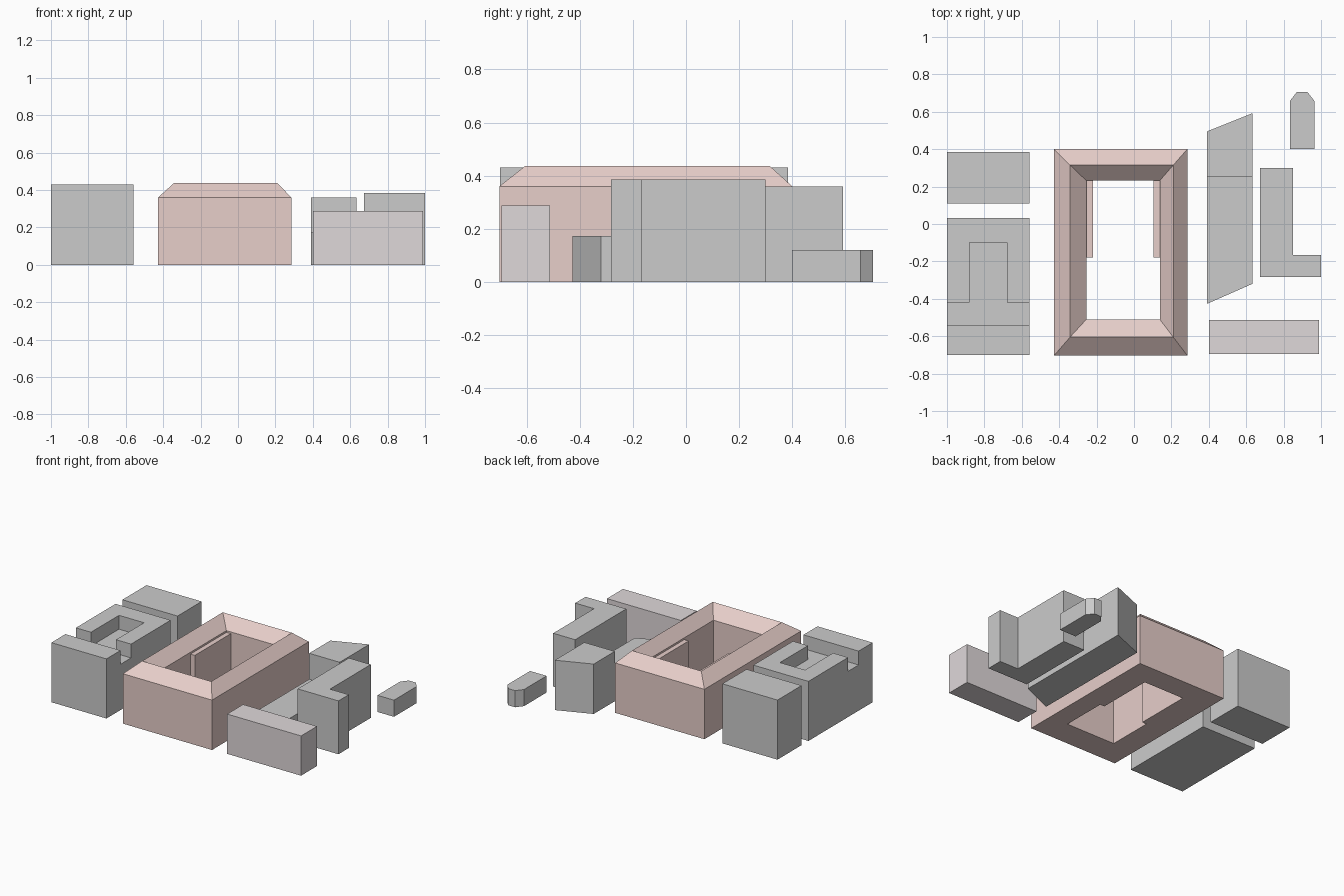
import bpy, bmesh

if "Cube" in bpy.data.objects:
    bpy.data.objects.remove(bpy.data.objects["Cube"])


def finish(name, bm, color=None):
    bmesh.ops.recalc_face_normals(bm, faces=bm.faces)
    mesh = bpy.data.meshes.new(name)
    bm.to_mesh(mesh)
    bm.free()
    obj = bpy.data.objects.new(name, mesh)
    bpy.context.collection.objects.link(obj)
    if color:
        mat = bpy.data.materials.get(color[0]) or bpy.data.materials.new(color[0])
        mat.diffuse_color = color[1]
        mat.use_nodes = True
        mat.node_tree.nodes["Principled BSDF"].inputs["Base Color"].default_value = mat.diffuse_color
        mesh.materials.append(mat)
    return obj


def prism(name, outline, z0, z1, color=None):
    """Extrude a plan outline from z0 to z1."""
    bm = bmesh.new()
    face = bm.faces.new([bm.verts.new((x, y, z0)) for x, y in outline])
    ext = bmesh.ops.extrude_face_region(bm, geom=[face])
    for v in ext["geom"]:
        if isinstance(v, bmesh.types.BMVert):
            v.co.z = z1
    return finish(name, bm, color)


def rect(x0, x1, y0, y1):
    return [(x0, y0), (x1, y0), (x1, y1), (x0, y1)]


def cut(obj, cutter):
    """Subtract the cutter; it stays hidden as a helper until applied."""
    cutter.hide_render = True
    mod = obj.modifiers.new("cut", "BOOLEAN")
    mod.operation = "DIFFERENCE"
    mod.solver = "EXACT"
    mod.object = cutter
    bpy.context.view_layer.objects.active = obj
    bpy.ops.object.modifier_apply(modifier=mod.name)
    bpy.data.objects.remove(cutter)


PINK = ("pink_wall", (0.80, 0.62, 0.59, 1))
PALE = ("pale_wall", (0.74, 0.69, 0.70, 1))

# Left side: plain back block and front block with a sunken roof court
prism("back_left_block", rect(-1, -0.56, 0.11, 0.385), 0, 0.43)
court_block = prism("front_left_block", rect(-1, -0.56, -0.7, 0.032), 0, 0.43)
cut(court_block, prism("court_cutter", [
    (-1.1, -0.54), (-0.4, -0.54), (-0.4, -0.42), (-0.68, -0.42),
    (-0.68, -0.10), (-0.88, -0.10), (-0.88, -0.42), (-1.1, -0.42)], 0.33, 0.6))

# Main courtyard building: closed loft through wall, eave and ridge rings
rings = [
    (rect(-0.427, 0.285, -0.703, 0.40), 0),
    (rect(-0.427, 0.285, -0.703, 0.40), 0.36),
    (rect(-0.342, 0.21, -0.605, 0.315), 0.437),
    (rect(-0.255, 0.138, -0.51, 0.232), 0.36),
    (rect(-0.255, 0.138, -0.51, 0.232), 0),
]
bm = bmesh.new()
loops = [[bm.verts.new((x, y, z)) for x, y in pts] for pts, z in rings]
for a, b in zip(loops, loops[1:] + loops[:1]):
    for i in range(4):
        j = (i + 1) % 4
        bm.faces.new((a[i], a[j], b[j], b[i]))
finish("courtyard_building", bm, PINK)

# Shallow projections along the courtyard's two long walls
for side, x0, x1 in (("left", -0.255, -0.22), ("right", 0.103, 0.138)):
    prism(f"courtyard_projection_{side}", rect(x0, x1, -0.178, 0.232), 0, 0.347, PINK)

# Skewed building: tall rear, low front
skewed = prism("skewed_building",
               [(0.39, -0.427), (0.633, -0.32), (0.633, 0.592), (0.39, 0.495)], 0, 0.36)
cut(skewed, prism("step_cutter", rect(0.3, 0.7, -0.6, 0.255), 0.173, 0.6))

# L-shaped building
prism("l_shaped_building", [
    (0.675, -0.283), (1.0, -0.283), (1.0, -0.165), (0.85, -0.165),
    (0.85, 0.30), (0.675, 0.30)], 0, 0.385)

# Pale front block
prism("front_right_block", rect(0.40, 0.99, -0.695, -0.513), 0, 0.287, PALE)

# Small pavilion with a chamfered end
prism("small_pavilion", [
    (0.833, 0.40), (0.965, 0.40), (0.965, 0.657), (0.928, 0.705),
    (0.87, 0.705), (0.833, 0.657)], 0, 0.12)
